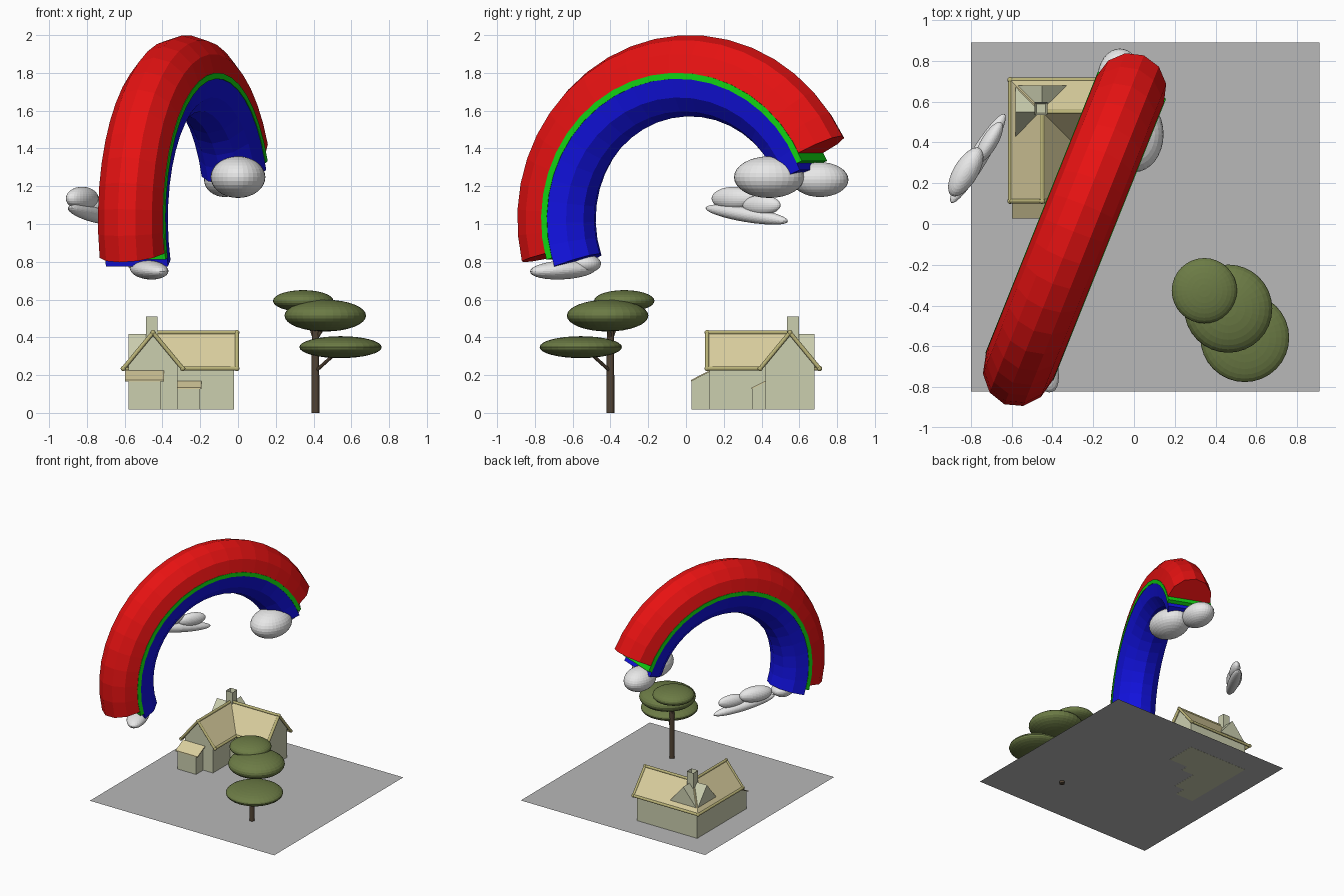
import bpy, bmesh, math
from mathutils import Vector, Matrix

if "Cube" in bpy.data.objects:
    bpy.data.objects.remove(bpy.data.objects["Cube"])


def material(name, rgb):
    m = bpy.data.materials.new(name)
    m.diffuse_color = (*rgb, 1)
    m.use_nodes = True
    m.node_tree.nodes["Principled BSDF"].inputs["Base Color"].default_value = m.diffuse_color
    return m


RED = material("red", (0.8, 0.006, 0.006))
GREEN = material("green", (0.006, 0.65, 0.006))
BLUE = material("blue", (0.006, 0.006, 0.75))
WHITE = material("cloud white", (0.8, 0.8, 0.8))
GREY = material("ground grey", (0.48, 0.48, 0.48))
WALL = material("pale wall", (0.6, 0.62, 0.43))
ROOF = material("straw roof", (0.7, 0.62, 0.34))
TRIM = material("olive trim", (0.5, 0.46, 0.19))
BARK = material("bark brown", (0.085, 0.058, 0.035))
LEAF = material("leaf green", (0.15, 0.2, 0.06))


def finish(bm, name, mat):
    bmesh.ops.recalc_face_normals(bm, faces=bm.faces)
    me = bpy.data.meshes.new(name)
    bm.to_mesh(me)
    bm.free()
    me.materials.append(mat)
    ob = bpy.data.objects.new(name, me)
    bpy.context.collection.objects.link(ob)
    return ob


def loft(name, rings, mat):
    """Skin closed rings of points and cap both ends."""
    bm = bmesh.new()
    vs = [[bm.verts.new(p) for p in ring] for ring in rings]
    n = len(vs[0])
    for a, b in zip(vs, vs[1:]):
        for i in range(n):
            bm.faces.new((a[i], a[(i + 1) % n], b[(i + 1) % n], b[i]))
    bm.faces.new(vs[0])
    bm.faces.new(vs[-1])
    return finish(bm, name, mat)


def prism_x(name, profile, x0, x1, mat):
    return loft(name, [[(x, y, z) for y, z in profile] for x in (x0, x1)], mat)


def prism_y(name, profile, y0, y1, mat):
    return loft(name, [[(x, y, z) for x, z in profile] for y in (y0, y1)], mat)


def ellipsoid(name, centre, radii, mat, turn=0, tilt=0):
    bm = bmesh.new()
    m = (Matrix.Translation(centre) @ Matrix.Rotation(math.radians(turn), 4, 'Z')
         @ Matrix.Rotation(math.radians(tilt), 4, 'X') @ Matrix.Diagonal((*radii, 1)))
    bmesh.ops.create_uvsphere(bm, u_segments=32, v_segments=16, radius=1, matrix=m)
    return finish(bm, name, mat)


def add_rod(bm, a, b, r0, r1, sides=12):
    a, b = Vector(a), Vector(b)
    d = b - a
    m = Matrix.Translation((a + b) / 2) @ d.to_track_quat('Z', 'Y').to_matrix().to_4x4()
    bmesh.ops.create_cone(bm, cap_ends=True, segments=sides, radius1=r0, radius2=r1,
                          depth=d.length, matrix=m)


# Ground sheet
bm = bmesh.new()
bm.faces.new([bm.verts.new(p) for p in ((-.8, -.82, .02), (.91, -.82, .02),
                                        (.91, .89, .02), (-.8, .89, .02))])
finish(bm, "ground", GREY)

# Rainbow: three bands swept round one upright arc
TURN = math.radians(21.8)
ALONG = Vector((math.sin(TURN), math.cos(TURN), 0))
ACROSS = Vector((math.cos(TURN), -math.sin(TURN), 0))
CENTRE = Vector((-.274, .02, 1.025))


def band(name, section, a0, a1, mat, steps=20):
    rings = []
    for i in range(steps + 1):
        a = math.radians(a0 + (a1 - a0) * i / steps)
        out = ALONG * math.cos(a) + Vector((0, 0, math.sin(a)))
        rings.append([CENTRE + out * r + ACROSS * s for r, s in section])
    return loft(name, rings, mat)


half = [(math.sin(math.pi * i / 6), math.cos(math.pi * i / 6)) for i in range(7)]
band("rainbow_red", [(.775 + .2 * s, .177 * c) for s, c in half], 27, 193.5, RED)
band("rainbow_green", [(.776, .18), (.776, -.18), (.744, -.18), (.744, .18)], 23.5, 196, GREEN)
band("rainbow_blue", [(.745 - .2 * s, .177 * c) for s, c in half], 20.5, 199.5, BLUE)

# Clouds: centre, radii, turn, tilt
for i, (c, r, turn, tilt) in enumerate([
        ((-.825, .255, 1.135), (.06, .135, .062), -31, 0),
        ((-.71, .40, 1.10), (.04, .115, .052), -31, 0),
        ((-.765, .322, 1.05), (.045, .257, .04), -31, -8),
        ((0, .44, 1.248), (.145, .186, .11), 0, 0),
        ((-.07, .71, 1.235), (.11, .15, .092), 0, 0),
        ((-.47, -.65, .757), (.08, .187, .05), 22, 3),
        ((-.51, -.535, .79), (.075, .085, .05), 0, 0)]):
    ellipsoid(f"cloud_{i + 1}", c, r, WHITE, turn, tilt)

# House walls: two gabled wings sharing a corner
RX, RY, RZ, EZ, HW = -.45, .55, .425, .235, .157
BASE = .019


def gable(mid):
    return [(mid - .13, BASE), (mid + .13, BASE), (mid + .13, .262),
            (mid, RZ - .008), (mid - .13, .262)]


prism_y("front_wing_walls", gable(RX), .125, .68, WALL)
prism_x("side_wing_walls", gable(RY), -.58, -.02, WALL)

# Roof: four slopes meeting at a hip and a valley
FY, SX = .112, -.006
ridge = [(RX, FY, RZ), (RX, RY, RZ), (SX, RY, RZ)]
outer = [(RX - HW, FY, EZ), (RX - HW, RY + HW, EZ), (SX, RY + HW, EZ)]
inner = [(RX + HW, FY, EZ), (RX + HW, RY - HW, EZ), (SX, RY - HW, EZ)]
bm = bmesh.new()
rv, ov, iv = ([bm.verts.new(p) for p in line] for line in (ridge, outer, inner))
for i in range(2):
    bm.faces.new((ov[i], ov[i + 1], rv[i + 1], rv[i]))
    bm.faces.new((rv[i], rv[i + 1], iv[i + 1], iv[i]))
roof = finish(bm, "roof", ROOF)
solid = roof.modifiers.new("thickness", 'SOLIDIFY')
solid.thickness = .008
solid.offset = 0

# Round trim along ridge, eaves and gable edges, with ball joints
bm = bmesh.new()
edges = [(l[i], l[i + 1]) for l in (ridge, outer, inner) for i in range(2)]
edges += [(ridge[k], l[k]) for l in (outer, inner) for k in (0, 2)]
for a, b in edges:
    add_rod(bm, a, b, .011, .011)
for p in ridge + outer + inner:
    bmesh.ops.create_uvsphere(bm, u_segments=12, v_segments=8, radius=.014,
                              matrix=Matrix.Translation(p))
finish(bm, "roof_trim", TRIM)


# Lean-to porches with sloping roof plates
def porch(name, x0, x1, y0, y1, z0, z1, lip):
    prism_x(name + "_walls", [(y0, BASE), (y1, BASE), (y1, z1), (y0, z0)], x0, x1, WALL)
    prism_x(name + "_roof", [(y0 - .004, z0 - .002), (y1, z1), (y1, z1 + .008),
                             (y0 - .004, z0 + .006)], x0 - lip, x1 + lip, ROOF)


porch("front_porch", -.58, -.41, .03, .126, .168, .218, .017)
porch("side_porch", -.32, -.2, .352, .421, .128, .162, .006)

# Chimney with a hollow top
bm = bmesh.new()
bmesh.ops.create_cube(bm, size=1, matrix=Matrix.Translation((-.456, .566, .42))
                      @ Matrix.Diagonal((.062, .062, .18, 1)))
top = max(bm.faces, key=lambda f: f.calc_center_median().z)
bmesh.ops.inset_region(bm, faces=[top], thickness=.012)
bmesh.ops.translate(bm, verts=top.verts, vec=(0, 0, -.04))
finish(bm, "chimney", WALL)

# Tree trunk, branches and flat leaf crowns
bm = bmesh.new()
for a, b, r0, r1 in [((.41, -.4, 0), (.41, -.4, .47), .021, .019),
                     ((.41, -.4, .22), (.51, -.5, .31), .009, .009),
                     ((.41, -.4, .38), (.35, -.335, .57), .011, .009),
                     ((.41, -.4, .39), (.47, -.415, .48), .011, .009)]:
    add_rod(bm, a, b, r0, r1, 16)
finish(bm, "tree_trunk", BARK)
for i, (c, r, h) in enumerate([((.543, -.557, .348), .218, .058),
                               ((.462, -.415, .515), .216, .084),
                               ((.345, -.327, .593), .16, .057)]):
    ellipsoid(f"leaf_crown_{i + 1}", c, (r, r, h), LEAF)
